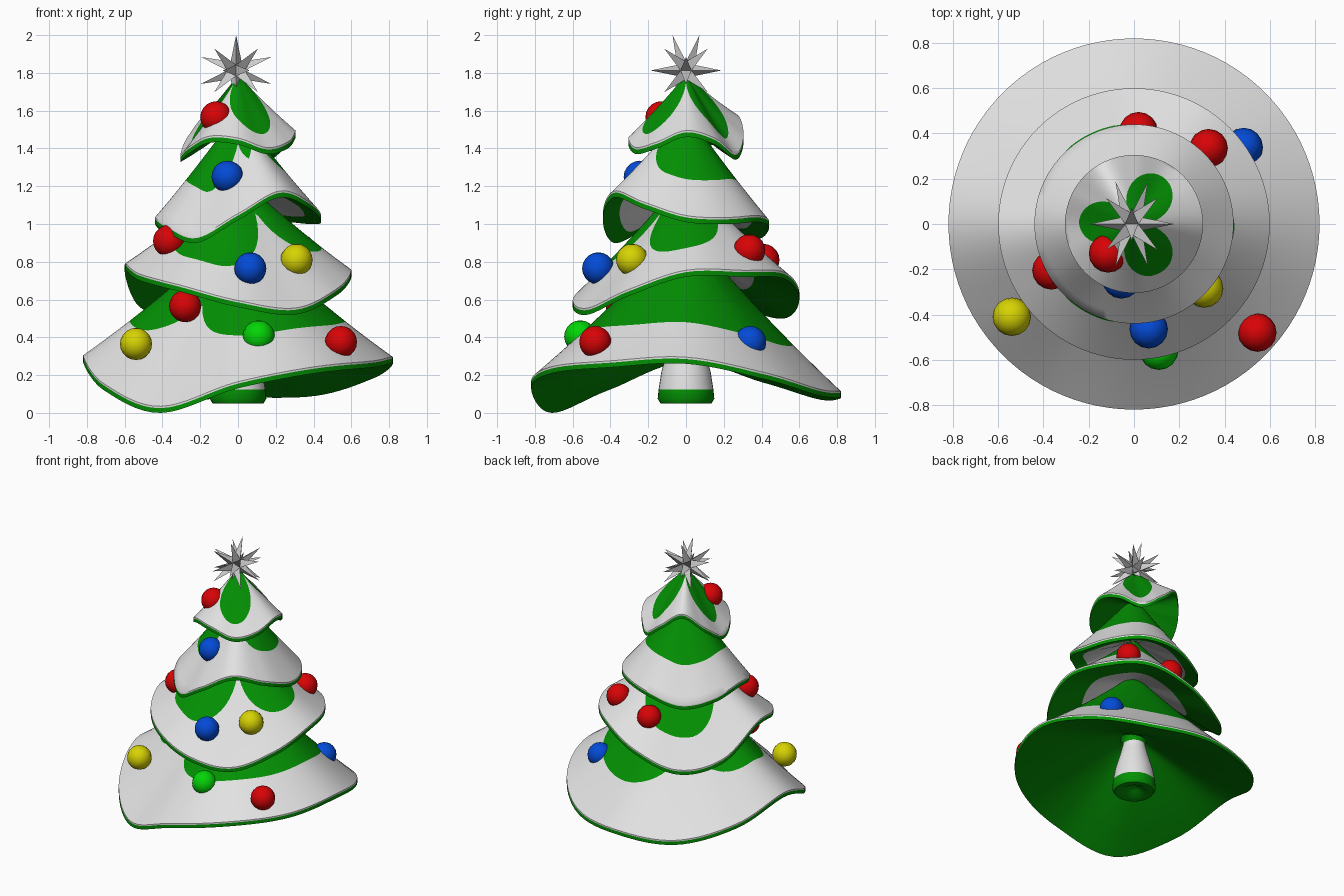
import bpy, bmesh, math
from mathutils import Vector

cube = bpy.data.objects.get("Cube")
if cube:
    bpy.data.objects.remove(cube, do_unlink=True)


def material(name, rgb):
    m = bpy.data.materials.new(name)
    m.use_nodes = True
    m.diffuse_color = (*rgb, 1)
    m.node_tree.nodes["Principled BSDF"].inputs["Base Color"].default_value = (*rgb, 1)
    return m


GREEN = material("pine_green", (0.001, 0.28, 0.001))
SNOW = material("snow_white", (0.76, 0.76, 0.76))
SILVER = material("star_silver", (0.6, 0.6, 0.6))
RED = material("bauble_red", (0.69, 0.001, 0.002))
BLUE = material("bauble_blue", (0.001, 0.07, 0.68))
YELLOW = material("bauble_yellow", (0.68, 0.65, 0.001))
LIME = material("bauble_green", (0.001, 0.66, 0.002))


def finish(name, bm, mats, smooth=True):
    bmesh.ops.remove_doubles(bm, verts=bm.verts, dist=0.0005)
    bmesh.ops.recalc_face_normals(bm, faces=bm.faces)
    mesh = bpy.data.meshes.new(name)
    bm.to_mesh(mesh)
    bm.free()
    for m in mats:
        mesh.materials.append(m)
    ob = bpy.data.objects.new(name, mesh)
    bpy.context.collection.objects.link(ob)
    if smooth:
        bpy.ops.object.select_all(action="DESELECT")
        ob.select_set(True)
        bpy.context.view_layer.objects.active = ob
        bpy.ops.object.shade_smooth_by_angle(angle=math.radians(40))
    return ob


def skin(bm, rings, colours):
    """Bridge closed rings of points; one material index per band."""
    rows = [[bm.verts.new(p) for p in ring] for ring in rings]
    n = len(rows[0])
    for a, b, c in zip(rows, rows[1:], colours):
        for i in range(n):
            j = (i + 1) % n
            bm.faces.new((a[i], a[j], b[j], b[i])).material_index = c


def wave(values, deg):
    """Periodic smooth curve through evenly spaced values."""
    n = len(values)
    u = deg / 360 * n
    i = int(math.floor(u))
    f = u - i
    a, b, c, d = (values[(i + k) % n] for k in (-1, 0, 1, 2))
    return b + f * ((c - a) + f * ((2 * a - 5 * b + 4 * c - d) + f * (3 * (b - c) + d - a))) / 2


def snow_line(deg, peaks, low, high, width):
    """Fraction of the radius where green turns to snow."""
    d = min(abs((deg - p + 180) % 360 - 180) for p in peaks)
    return high - (high - low) * max(0, 1 - d / width) ** 2


SEG, EDGE = 96, 0.035


def tier(name, radius, apex, core, rim, peaks, low, high, width, snowy_bands):
    """Wavy cone: steep top up to apex, shallower underside up to core."""
    degs = [360 * i / SEG for i in range(SEG)]
    line = [snow_line(d, peaks, low, high, width) for d in degs]
    edge = [wave(rim, d) for d in degs]

    def ring(fracs, centre, lift):
        pts = []
        for d, t, e in zip(degs, fracs, edge):
            a = math.radians(d)
            z = centre * (1 - t) + (e + lift) * t - 0.12 * radius * t * (1 - t)
            pts.append((radius * t * math.cos(a), radius * t * math.sin(a), z))
        return pts

    k = 5
    outer = [[b * s / k for b in line] for s in range(k + 1)]
    outer += [[b + (1 - b) * s / k for b in line] for s in range(1, k + 1)]
    inner = [[1 - s / k] * SEG for s in range(k + 1)]
    rings = [ring(f, apex, EDGE) for f in outer] + [ring([1] * SEG, apex, EDGE - 0.01)]
    rings += [ring(f, core, 0) for f in inner]
    # Green top, snow skirt and lip, green edge, then the underside
    colours = [0] * k + [1] * (k + 1) + [0] * (k + 1 - snowy_bands) + [1] * snowy_bands
    bm = bmesh.new()
    skin(bm, rings, colours)
    bmesh.ops.dissolve_degenerate(bm, dist=0.0001, edges=bm.edges)
    return finish(name, bm, (GREEN, SNOW))


# Four wavy skirts, rim heights every 30 degrees from +x
tier("bottom_tier", 0.82, 0.98, 0.5,
     (.26, .18, .09, .08, .07, .16, .27, .12, 0, .13, .21, .24),
     (125, 235), .4, .7, 50, 0)
tier("lower_tier", 0.60, 1.26, 0.93,
     (.72, .72, .71, .6, .5, .56, .75, .7, .64, .56, .52, .62),
     (-55, 50, 180), .25, .74, 52, 3)
tier("upper_tier", 0.44, 1.6, 1.24,
     (1.01, 1.0, 1.01, .98, .92, .95, 1.0, .96, .9, 1.02, 1.14, 1.08),
     (270, 300), .3, .63, 38, 4)
tier("top_tier", 0.305, 1.79, 1.54,
     (1.46, 1.42, 1.34, 1.44, 1.545, 1.43, 1.33, 1.37, 1.43, 1.42, 1.37, 1.4),
     (0, 120, 235), .12, .8, 60, 0)

# Trunk turned from a profile of radius and height
profile = [(0, .1), (.04, .08), (.09, .05), (.135, .05), (.15, .075), (.145, .125),
           (.13, .22), (.09, .36), (.075, .42), (.085, .45), (.11, .48)]
bm = bmesh.new()
N = 32
skin(bm, [[(r * math.cos(math.tau * i / N), r * math.sin(math.tau * i / N), z)
           for i in range(N)] for r, z in profile],
     [0] * 5 + [1] * 3 + [0] * 2)
bmesh.ops.dissolve_degenerate(bm, dist=0.0001, edges=bm.edges)
finish("trunk", bm, (GREEN, SNOW))

# Baubles sunk into the snow
baubles = [
    (YELLOW, -.54, -.41, .365), (RED, .545, -.48, .375), (LIME, .11, -.56, .405),
    (BLUE, .485, .34, .375), (RED, -.28, -.34, .565),
    (BLUE, .065, -.465, .765), (YELLOW, .31, -.285, .81), (RED, .33, .335, .86),
    (RED, .02, .41, .81), (RED, -.365, -.205, .91),
    (BLUE, -.055, -.245, 1.25), (RED, -.115, -.13, 1.565),
]
for i, (mat, x, y, z) in enumerate(baubles):
    bm = bmesh.new()
    bmesh.ops.create_uvsphere(bm, u_segments=16, v_segments=10, radius=0.085)
    finish(f"bauble_{i + 1}", bm, (mat,)).location = (x, y, z)

# Star: an icosahedron with a slim spike on each of its twenty faces
PHI = (1 + 5 ** 0.5) / 2
bm = bmesh.new()
for a in (-1, 1):
    for b in (-PHI, PHI):
        for p in ((a, 0, b), (b, a, 0), (0, b, a)):
            bm.verts.new(Vector(p).normalized() * 0.055)
bmesh.ops.convex_hull(bm, input=bm.verts)
for v in bmesh.ops.poke(bm, faces=bm.faces)["verts"]:
    v.co = v.co.normalized() * 0.2
finish("star", bm, (SILVER,), smooth=False).location = (-.01, 0, 1.813)
